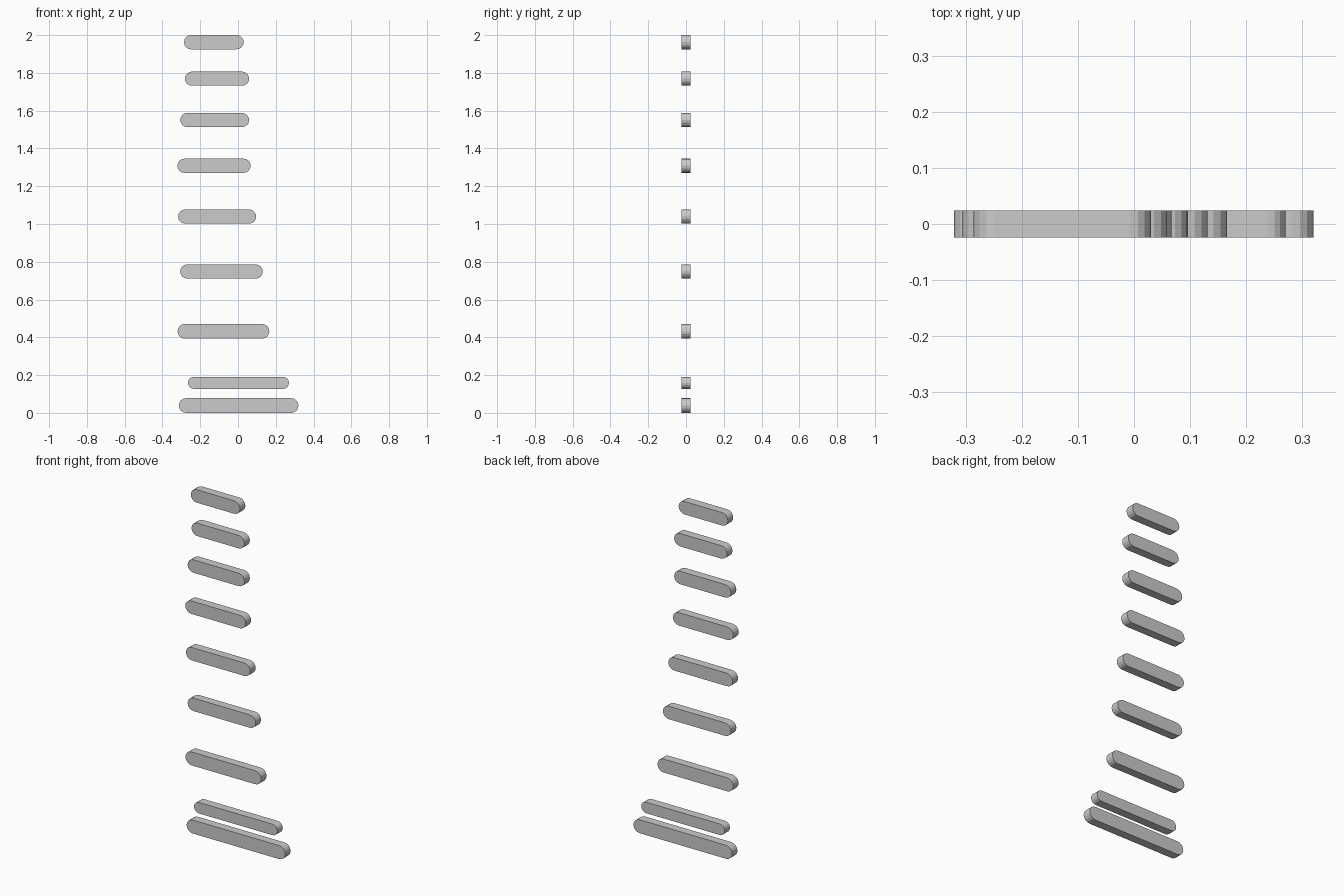
import bpy, bmesh
from math import pi, sin, cos

cube = bpy.data.objects.get("Cube")
if cube:
    bpy.data.objects.remove(cube, do_unlink=True)

grey = bpy.data.materials.new("plain_grey")
grey.use_nodes = True
colour = (0.6, 0.6, 0.6, 1)
grey.diffuse_color = colour
grey.node_tree.nodes["Principled BSDF"].inputs["Base Color"].default_value = colour

HALF_DEPTH = 0.0245
END_STEPS = 8


def rounded_bar(name, left, right, bottom, top):
    """Flat bar with half-round ends, extruded front to back."""
    r, mid = (top - bottom) / 2, (top + bottom) / 2
    bm = bmesh.new()
    outline = []
    for centre, start in ((right - r, -pi / 2), (left + r, pi / 2)):
        for i in range(END_STEPS + 1):
            a = start + pi * i / END_STEPS
            outline.append(bm.verts.new((centre + r * cos(a), -HALF_DEPTH, mid + r * sin(a))))
    front = bm.faces.new(outline)
    back = bmesh.ops.extrude_face_region(bm, geom=[front])["geom"]
    bmesh.ops.translate(bm, vec=(0, 2 * HALF_DEPTH, 0),
                        verts=[v for v in back if isinstance(v, bmesh.types.BMVert)])
    bmesh.ops.recalc_face_normals(bm, faces=bm.faces)
    mesh = bpy.data.meshes.new(name)
    bm.to_mesh(mesh)
    bm.free()
    mesh.materials.append(grey)
    bpy.context.collection.objects.link(bpy.data.objects.new(name, mesh))


# Two base bars, then the rising stack: left end, right end, bottom, top
rounded_bar("base_bar", -0.313, 0.32, 0, 0.078)
rounded_bar("upper_base_bar", -0.265, 0.27, 0.127, 0.191)
rungs = [
    (-0.32, 0.166, 0.393, 0.471),
    (-0.306, 0.131, 0.711, 0.786),
    (-0.317, 0.096, 1.002, 1.077),
    (-0.321, 0.067, 1.271, 1.346),
    (-0.306, 0.059, 1.513, 1.588),
    (-0.281, 0.059, 1.732, 1.807),
    (-0.286, 0.03, 1.925, 2.0),
]
for n, size in enumerate(rungs, 1):
    rounded_bar(f"rung_{n}", *size)
